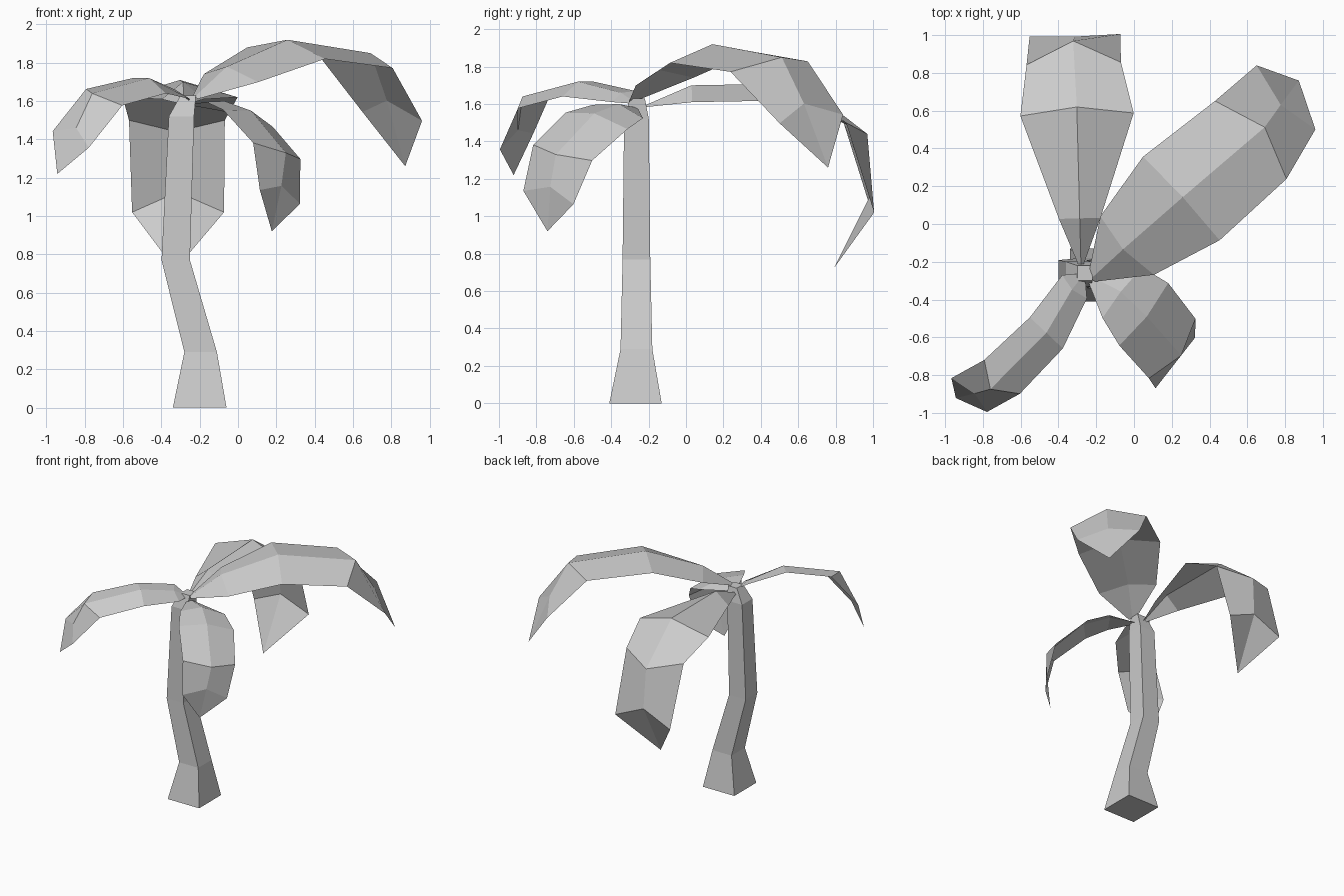
import bpy
import bmesh
from math import cos, sin, radians
from mathutils import Vector

default_cube = bpy.data.objects.get("Cube")
if default_cube:
    bpy.data.objects.remove(default_cube, do_unlink=True)


def make_material(name, colour):
    material = bpy.data.materials.new(name)
    material.use_nodes = True
    material.diffuse_color = colour
    material.node_tree.nodes["Principled BSDF"].inputs["Base Color"].default_value = colour
    return material


def make_object(name, mesh_builder, material):
    mesh = bpy.data.meshes.new(name)
    mesh_builder.to_mesh(mesh)
    mesh_builder.free()
    mesh.materials.append(material)
    part = bpy.data.objects.new(name, mesh)
    bpy.context.collection.objects.link(part)
    return part


def make_trunk(name, rings, material):
    """Square rings (centre x, centre y, height, half width) joined into a bent post."""
    bm = bmesh.new()
    corners = ((-1, -1), (1, -1), (1, 1), (-1, 1))
    loops = [[bm.verts.new((x + sx * half, y + sy * half, z)) for sx, sy in corners]
             for x, y, z, half in rings]
    for lower, upper in zip(loops, loops[1:]):
        for i in range(len(corners)):
            j = (i + 1) % len(corners)
            bm.faces.new((lower[i], lower[j], upper[j], upper[i]))
    bm.faces.new(loops[0][::-1])
    bm.faces.new(loops[-1])
    return make_object(name, bm, material)


def make_frond(name, root, heading, roll, stations, end, tip, material):
    """Creased leaf sheet: each station has a left edge, a raised crest and a right edge."""
    angle = radians(heading)
    forward = Vector((cos(angle), sin(angle), 0))
    left = Vector((-sin(angle), cos(angle), 0))
    origin = Vector((root[0], root[1], 0))

    def place(reach, side, height):
        return origin + forward * reach + left * side + Vector((0, 0, height))

    def edges(reach, side, height, half):
        return [place(reach, side + s * half, height + s * half * roll) for s in (1, -1)]

    rows = []
    for reach, side, height, half, crest_reach, crest_height in stations:
        a, b = edges(reach, side, height, half)
        rows.append((a, place(crest_reach, side, crest_height), b))

    # Narrow stalk end at the crown
    stalk = place(0, 0, root[2])
    rows.insert(0, tuple(stalk.lerp(point, 0.12) for point in rows[0]))

    # Drooping end, with its middle pulled back towards the last crest
    a, b = edges(*end)
    rows.append((a, a.lerp(b, 0.5).lerp(rows[-1][1], 0.25), b))

    bm = bmesh.new()
    grid = [[bm.verts.new(point) for point in row] for row in rows]
    for near, far in zip(grid, grid[1:]):
        for i in range(2):
            bm.faces.new((near[i], near[i + 1], far[i + 1], far[i]))
    point = bm.verts.new(place(*tip))
    for i in range(2):
        bm.faces.new((grid[-1][i], grid[-1][i + 1], point))
    return make_object(name, bm, material)


grey = make_material("plain grey", (0.6, 0.6, 0.6, 1))

# Trunk: flared foot, a kink to one side, narrowed top
make_trunk("trunk", [
    (-0.2, -0.27, 0, 0.14),
    (-0.195, -0.265, 0.29, 0.085),
    (-0.325, -0.265, 0.77, 0.074),
    (-0.295, -0.265, 1.52, 0.066),
    (-0.26, -0.26, 1.63, 0.04),
], grey)

# Fronds: station = reach, side, edge height, half width, crest reach, crest height
make_frond("back_left_frond", (-0.25, -0.31, 1.6), 42.5, 0.1, [
    (0.29, 0, 1.72, 0.21, 0.26, 1.78),
    (0.67, -0.01, 1.85, 0.3, 0.68, 1.92),
    (1.15, -0.03, 1.8, 0.28, 1.25, 1.85),
], (1.44, 0.01, 1.52, 0.23), (1.55, 0.03, 1.26), grey)

make_frond("back_frond", (-0.28, -0.25, 1.58), 91.5, 0, [
    (0.28, 0, 1.61, 0.11, 0.28, 1.7),
    (0.83, 0, 1.62, 0.3, 0.87, 1.71),
    (1.1, 0.01, 1.5, 0.25, 1.22, 1.44),
], (1.25, 0, 1.02, 0.24), (1.04, 0.02, 0.72), grey)

make_frond("front_right_frond", (-0.26, -0.26, 1.6), 226.5, -0.33, [
    (0.09, 0.01, 1.64, 0.09, 0.11, 1.66),
    (0.37, 0.07, 1.68, 0.12, 0.37, 1.72),
    (0.7, 0.06, 1.62, 0.13, 0.79, 1.64),
], (0.89, 0, 1.4, 0.13), (0.95, -0.04, 1.22), grey)

make_frond("front_left_frond", (-0.26, -0.26, 1.58), -38, -0.21, [
    (0.22, 0.04, 1.56, 0.17, 0.21, 1.6),
    (0.38, 0.02, 1.51, 0.21, 0.4, 1.55),
    (0.61, -0.03, 1.34, 0.2, 0.67, 1.33),
], (0.67, -0.08, 1.1, 0.17), (0.64, -0.11, 0.92), grey)
